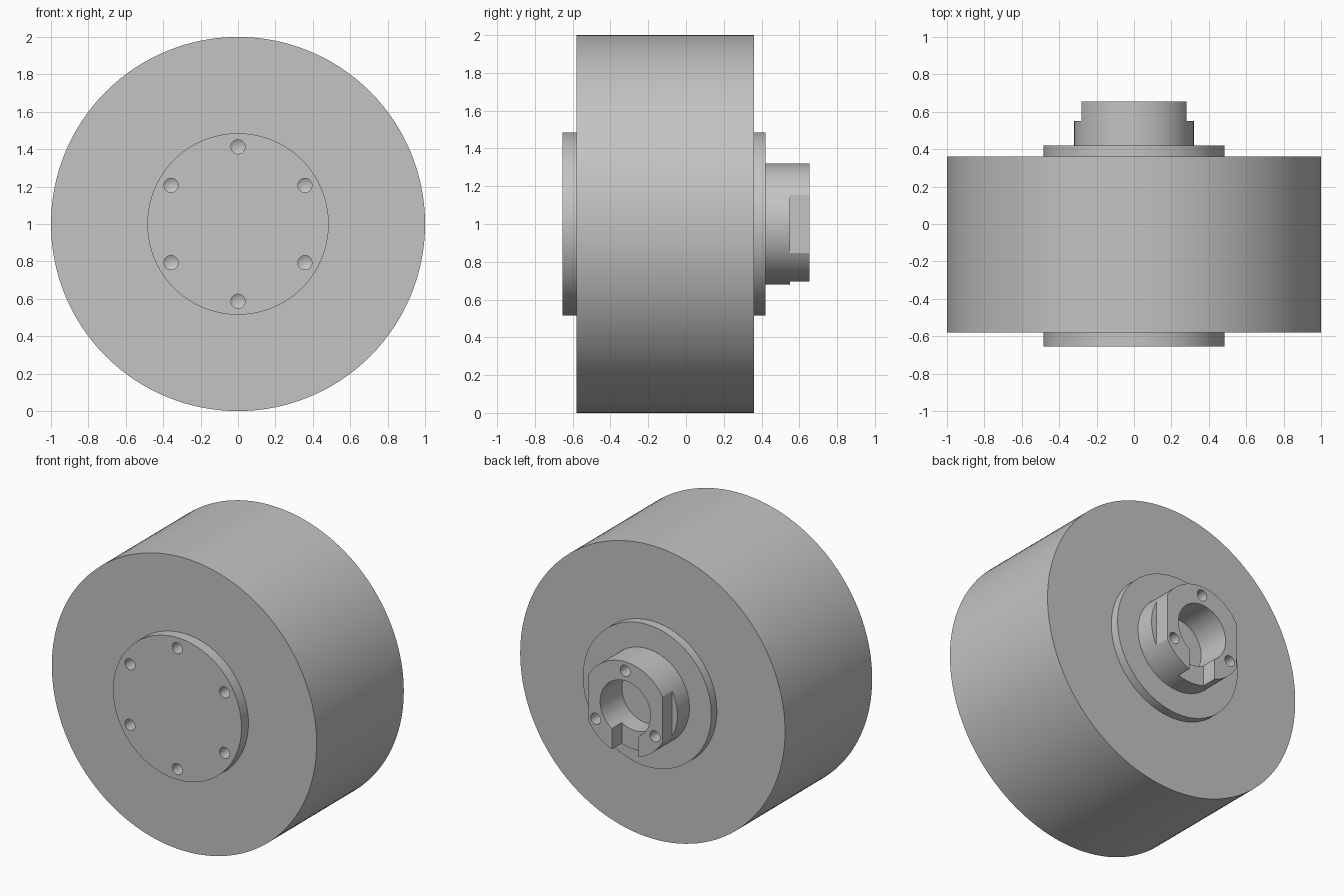
import bpy, bmesh
from math import sin, cos, pi, radians
from mathutils import Matrix, Vector

if "Cube" in bpy.data.objects:
    bpy.data.objects.remove(bpy.data.objects["Cube"])

CENTRE_Z = 1.0

steel = bpy.data.materials.new("plain_grey")
steel.use_nodes = True
grey = (0.55, 0.55, 0.55, 1)
steel.diffuse_color = grey
steel.node_tree.nodes["Principled BSDF"].inputs["Base Color"].default_value = grey


def lathe(name, profile, segments, x=0.0, z=0.0):
    """Spin (radius, y) points around an axis parallel to y; x, z are offsets from the drum axis."""
    bm = bmesh.new()
    verts = [bm.verts.new((r, y, 0)) for r, y in profile]
    edges = [bm.edges.new(pair) for pair in zip(verts, verts[1:])]
    bmesh.ops.spin(bm, geom=verts + edges, cent=(0, 0, 0), axis=(0, 1, 0),
                   angle=2 * pi, steps=segments, use_duplicate=False)
    bmesh.ops.remove_doubles(bm, verts=bm.verts, dist=1e-5)
    return finish(name, bm, (x, 0, CENTRE_Z + z))


def block(name, low, high):
    """Box between two corners, measured from the drum axis."""
    low, high = Vector(low), Vector(high)
    bm = bmesh.new()
    bmesh.ops.create_cube(bm, size=1)
    bmesh.ops.transform(bm, verts=bm.verts, matrix=Matrix.Translation((low + high) / 2)
                        @ Matrix.Diagonal((high - low).to_4d()))
    return finish(name, bm, (0, 0, CENTRE_Z))


def finish(name, bm, offset):
    bmesh.ops.translate(bm, verts=bm.verts, vec=offset)
    bmesh.ops.recalc_face_normals(bm, faces=bm.faces)
    mesh = bpy.data.meshes.new(name)
    bm.to_mesh(mesh)
    bm.free()
    mesh.materials.append(steel)
    obj = bpy.data.objects.new(name, mesh)
    bpy.context.collection.objects.link(obj)
    return obj


def drill(name, radius, angle, mouth, depth, inward):
    """Blind hole cutter with a conical tip."""
    profile = [(0, mouth - 0.05 * inward), (0.038, mouth - 0.05 * inward),
               (0.038, mouth + depth * inward), (0, mouth + (depth + 0.022) * inward)]
    return lathe(name, profile, 24, radius * cos(angle), radius * sin(angle))


def cut(target, cutters):
    bpy.context.view_layer.objects.active = target
    for cutter in cutters:
        cutter.hide_render = True
        mod = target.modifiers.new("cut", "BOOLEAN")
        mod.operation = "DIFFERENCE"
        mod.solver = "EXACT"
        mod.object = cutter
        bpy.ops.object.modifier_apply(modifier=mod.name)
        bpy.data.objects.remove(cutter)


# Drum with its raised front and rear flanges
FRONT, BACK = -0.655, 0.655
drum = lathe("drum_body", [(0, FRONT), (0.485, FRONT), (0.485, -0.58), (1, -0.58),
                           (1, 0.36), (0.485, 0.36), (0.485, 0.42), (0, 0.42)], 128)

# Ring of six bolt holes in the front flange
cut(drum, [drill("bolt_hole", 0.413, radians(90 + 60 * i), FRONT, 0.1, 1) for i in range(6)])

# Hollow coupling boss on the rear flange
boss = lathe("coupling_boss", [(0.19, 0.42), (0.32, 0.42), (0.32, BACK),
                               (0.19, BACK), (0.19, 0.42)], 96)

# Side flats, bottom key slot and three screw holes in the boss
cutters = [block("side_flat", (min(a, b), 0.55, -0.5), (max(a, b), 0.8, 0.5))
           for a, b in ((0.28, 0.5), (-0.28, -0.5))]
cutters.append(block("key_slot", (-0.1, 0.55, -0.5), (0.1, 0.8, -0.1)))
cutters += [drill("screw_hole", 0.258, radians(90 + 120 * i), BACK, 0.1, -1) for i in range(3)]
cut(boss, cutters)

# Smooth the round walls, keep rims crisp
for obj in (drum, boss):
    bpy.ops.object.select_all(action="DESELECT")
    obj.select_set(True)
    bpy.context.view_layer.objects.active = obj
    bpy.ops.object.shade_smooth_by_angle(angle=radians(25))
